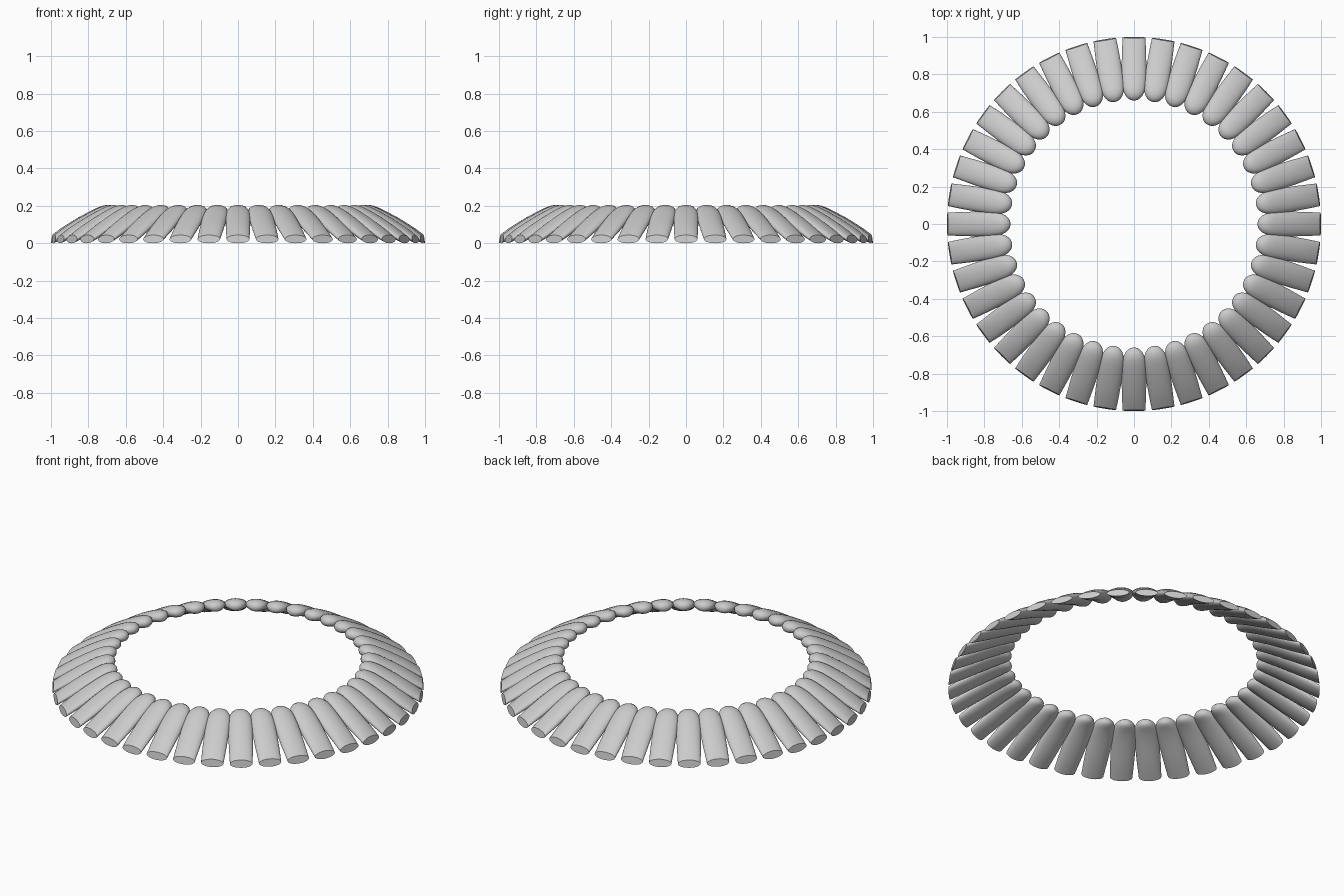
import bpy, bmesh, math

if "Cube" in bpy.data.objects:
    bpy.data.objects.remove(bpy.data.objects["Cube"], do_unlink=True)

COUNT = 40     # petals in the ring
SEGS = 24      # points around each cross-section

# Light grey material
grey = bpy.data.materials.new("light_grey")
grey.use_nodes = True
colour = (0.6, 0.6, 0.6, 1)
grey.diffuse_color = colour
grey.node_tree.nodes["Principled BSDF"].inputs["Base Color"].default_value = colour

# Stations along a petal: radius, top height, bottom height, half width
STATIONS = [
    (1.00, 0.044, 0.000, 0.061),
    (0.95, 0.078, 0.022, 0.063),
    (0.90, 0.110, 0.046, 0.065),
    (0.85, 0.140, 0.072, 0.066),
    (0.80, 0.167, 0.098, 0.066),
    (0.76, 0.187, 0.118, 0.065),
    (0.73, 0.199, 0.131, 0.062),
    (0.705, 0.205, 0.141, 0.055),
    (0.685, 0.203, 0.147, 0.045),
    (0.670, 0.196, 0.154, 0.031),
    (0.663, 0.188, 0.161, 0.018),
]
TIP = (0.660, 0.174)


def make_petal():
    """Loft elliptical sections from the flat outer end to the rounded tip."""
    bm = bmesh.new()
    rings = []
    for i, (r, top, bottom, half) in enumerate(STATIONS):
        mid, rise = (top + bottom) / 2, (top - bottom) / 2
        ring = []
        for k in range(SEGS):
            a = 2 * math.pi * k / SEGS
            lean = 0.006 * (1 + math.sin(a)) / 2 if i == 0 else 0
            ring.append(bm.verts.new((r - lean, half * math.cos(a),
                                      mid + rise * math.sin(a))))
        rings.append(ring)
    tip = bm.verts.new((TIP[0], 0, TIP[1]))
    for k in range(SEGS):
        n = (k + 1) % SEGS
        for a, b in zip(rings, rings[1:]):
            bm.faces.new((a[k], a[n], b[n], b[k]))
        bm.faces.new((rings[-1][k], rings[-1][n], tip))
    cap = bm.faces.new(rings[0])
    bmesh.ops.recalc_face_normals(bm, faces=bm.faces)
    # Smooth sides with a crisp rim around the flat outer end
    for f in bm.faces:
        f.smooth = f is not cap
    for e in cap.edges:
        e.smooth = False
    mesh = bpy.data.meshes.new("petal")
    bm.to_mesh(mesh)
    bm.free()
    mesh.materials.append(grey)
    return mesh


# Ring of identical petals
petal_mesh = make_petal()
for i in range(COUNT):
    petal = bpy.data.objects.new(f"petal_{i + 1:02d}", petal_mesh)
    petal.rotation_euler.z = 2 * math.pi * i / COUNT
    bpy.context.collection.objects.link(petal)
